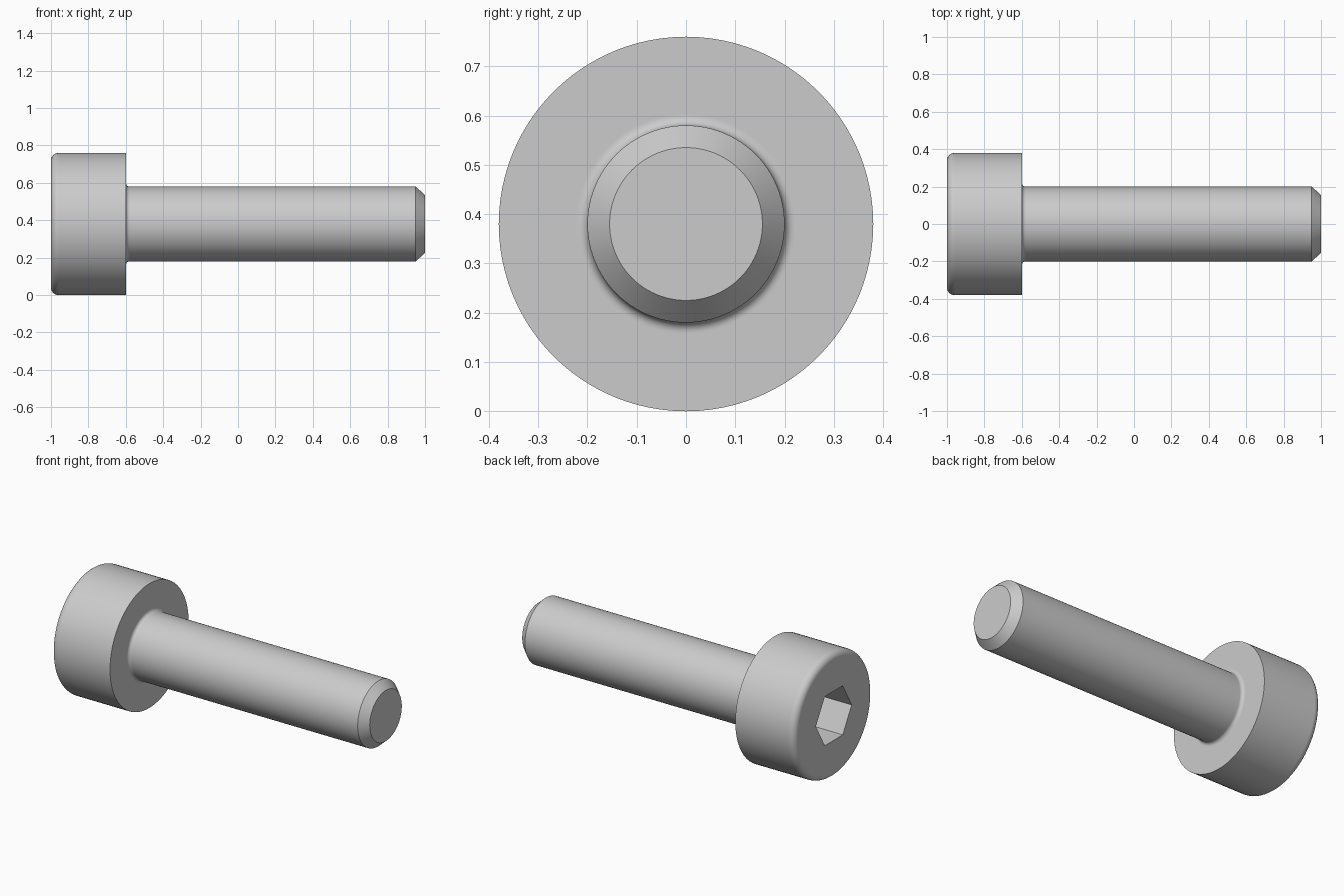
import bpy
import bmesh
from math import pi, sin, cos, radians

cube = bpy.data.objects.get("Cube")
if cube:
    bpy.data.objects.remove(cube)

SEGMENTS = 96          # divisible by six, so the socket corners stay crisp
HEAD_R, SHANK_R, TIP_R = 0.38, 0.20, 0.155
HEAD_END, HEAD_BASE, TIP = -1.0, -0.6, 1.0
ROUND, FILLET, CHAMFER = 0.04, 0.02, 0.05
SOCKET_FLATS, SOCKET_DEPTH = 0.15, 0.2
SUPPORT = 0.004        # support rings keep flat areas flat when smooth shaded


def arc(cx, cr, radius, start, end, steps=6):
    """Points (x, r) along an arc, angles in degrees."""
    angles = [radians(start + (end - start) * i / steps) for i in range(steps + 1)]
    return [(cx + radius * cos(a), cr + radius * sin(a)) for a in angles]


def round_radius(r, a):
    return r


def hex_radius(r, a):
    """Distance to a hexagon with the given half width across flats."""
    return r / cos(a % (pi / 3) - pi / 6)


def lathe(name, stations, material):
    """Sweep (x, r, shape) stations round the x axis and cap both ends."""
    bm = bmesh.new()
    rings = []
    for x, r, shape in stations:
        ring = []
        for i in range(SEGMENTS):
            a = 2 * pi * i / SEGMENTS
            d = shape(r, a)
            ring.append(bm.verts.new((x, d * cos(a), HEAD_R + d * sin(a))))
        rings.append(ring)
    for one, two in zip(rings, rings[1:]):
        for i in range(SEGMENTS):
            j = (i + 1) % SEGMENTS
            bm.faces.new((one[i], one[j], two[j], two[i]))
    bm.faces.new(rings[0])
    bm.faces.new(rings[-1])
    bmesh.ops.recalc_face_normals(bm, faces=bm.faces)
    mesh = bpy.data.meshes.new(name)
    bm.to_mesh(mesh)
    bm.free()
    mesh.materials.append(material)
    obj = bpy.data.objects.new(name, mesh)
    bpy.context.collection.objects.link(obj)
    return obj


# Steel grey
steel = bpy.data.materials.new("steel_grey")
steel.use_nodes = True
colour = (0.6, 0.6, 0.6, 1.0)
steel.diffuse_color = colour
steel.node_tree.nodes["Principled BSDF"].inputs["Base Color"].default_value = colour

# Hexagonal socket, from its floor out to the end face
socket = [(HEAD_END + SOCKET_DEPTH, SOCKET_FLATS), (HEAD_END, SOCKET_FLATS)]

# Head with a rounded outer rim and a flat bearing face
head = [(HEAD_END, HEAD_R - ROUND - SUPPORT)]
head += arc(HEAD_END + ROUND, HEAD_R - ROUND, ROUND, 180, 90)
head += [(HEAD_END + ROUND + SUPPORT, HEAD_R), (HEAD_BASE, HEAD_R)]
head += [(HEAD_BASE, SHANK_R + FILLET + SUPPORT)]

# Shank with a fillet under the head and a chamfered tip
shank = arc(HEAD_BASE + FILLET, SHANK_R + FILLET, FILLET, 180, 270)
shank += [(HEAD_BASE + FILLET + SUPPORT, SHANK_R)]
shank += [(TIP - CHAMFER, SHANK_R), (TIP, TIP_R)]

stations = [(x, r, hex_radius) for x, r in socket]
stations += [(x, r, round_radius) for x, r in head + shank]
bolt = lathe("socket_head_bolt", stations, steel)

# Smooth shading with sharp edges kept
bpy.ops.object.select_all(action="DESELECT")
bolt.select_set(True)
bpy.context.view_layer.objects.active = bolt
bpy.ops.object.shade_smooth_by_angle(angle=radians(30))
